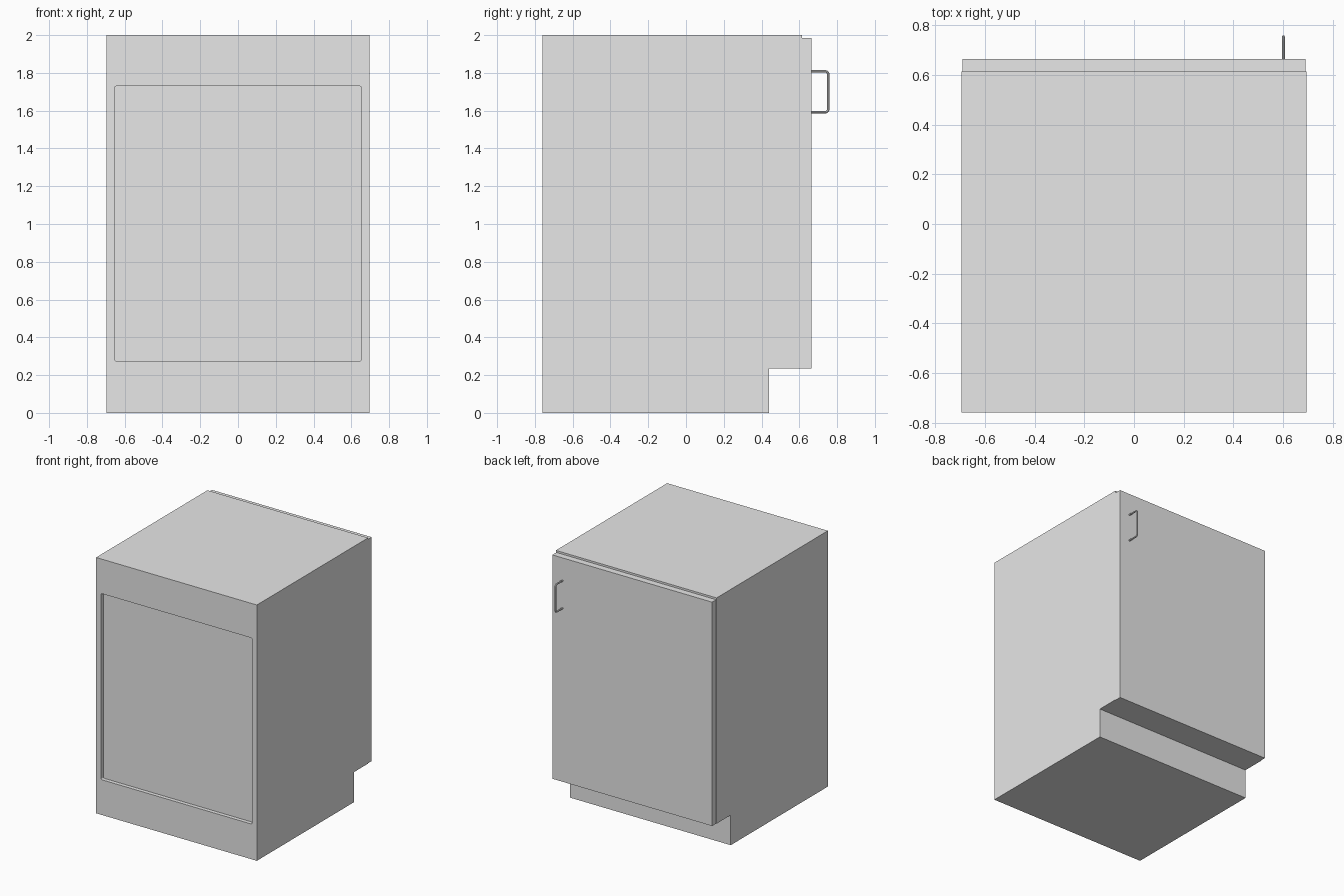
import bpy
import bmesh
from mathutils import Vector

cube = bpy.data.objects.get("Cube")
if cube:
    bpy.data.objects.remove(cube, do_unlink=True)

# Single plain finish
grey = bpy.data.materials.new("plain_grey")
grey.use_nodes = True
grey.diffuse_color = (0.8, 0.8, 0.8, 1)
grey.node_tree.nodes["Principled BSDF"].inputs["Base Color"].default_value = (0.8, 0.8, 0.8, 1)


def add_object(name, data):
    data.materials.append(grey)
    obj = bpy.data.objects.new(name, data)
    bpy.context.collection.objects.link(obj)
    return obj


def mesh_object(name, bm):
    bmesh.ops.recalc_face_normals(bm, faces=bm.faces[:])
    mesh = bpy.data.meshes.new(name)
    bm.to_mesh(mesh)
    bm.free()
    return add_object(name, mesh)


def box(low, high):
    bm = bmesh.new()
    bmesh.ops.create_cube(bm, size=1)
    low, high = Vector(low), Vector(high)
    for v in bm.verts:
        v.co = (low + high) / 2 + v.co * (high - low)
    return bm


HALF = 0.695
FRONT, BACK, KICK = -0.76, 0.615, 0.44
KICK_TOP = 0.235

# Cabinet body: side profile with a toe-kick notch, swept across the width
profile = [(FRONT, 0), (KICK, 0), (KICK, KICK_TOP),
           (BACK, KICK_TOP), (BACK, 2), (FRONT, 2)]
bm = bmesh.new()
side = bm.faces.new([bm.verts.new((-HALF, y, z)) for y, z in profile])
swept = bmesh.ops.extrude_face_region(bm, geom=[side], use_keep_orig=True)
for v in swept["geom"]:
    if isinstance(v, bmesh.types.BMVert):
        v.co.x = HALF
body = mesh_object("cabinet_body", bm)

# Recessed panel with slightly rounded corners, cut into the front
bm = box((-0.653, FRONT - 0.1, 0.275), (0.653, FRONT + 0.03, 1.73))
corners = [e for e in bm.edges if abs(e.verts[0].co.y - e.verts[1].co.y) > 0.01]
bmesh.ops.bevel(bm, geom=corners, offset=0.01, segments=4, profile=0.5, affect='EDGES')
cutter = mesh_object("recess_cutter", bm)
cutter.hide_render = True
cut = body.modifiers.new("front_recess", 'BOOLEAN')
cut.operation = 'DIFFERENCE'
cut.solver = 'EXACT'
cut.object = cutter
bpy.context.view_layer.objects.active = body
bpy.ops.object.modifier_apply(modifier=cut.name)
bpy.data.objects.remove(cutter, do_unlink=True)

# Door covering the back opening, a little smaller than the body
mesh_object("door", box((-0.691, BACK, KICK_TOP), (0.691, 0.665, 1.985)))

# Bent-rod door handle
R = 0.0065
BEND = 0.015
y_in, y_out, z_low, z_high = 0.66, 0.76 - R, 1.592, 1.808
path = [(y_in, z_low), (y_out - BEND, z_low), (y_out, z_low + BEND),
        (y_out, z_high - BEND), (y_out - BEND, z_high), (y_in, z_high)]
curve = bpy.data.curves.new("door_handle", 'CURVE')
curve.dimensions = '3D'
curve.bevel_depth = R
curve.bevel_resolution = 2
curve.resolution_u = 5
curve.use_fill_caps = True
rod = curve.splines.new('BEZIER')
rod.bezier_points.add(len(path) - 1)
for p, (y, z) in zip(rod.bezier_points, path):
    p.co = (0.602, y, z)
    p.handle_left_type = p.handle_right_type = 'VECTOR'
# Round the two bends
for i, j, z in ((1, 2, z_low), (4, 3, z_high)):
    near, far = rod.bezier_points[i], rod.bezier_points[j]
    for p in (near, far):
        p.handle_left_type = p.handle_right_type = 'FREE'
        p.handle_left = p.handle_right = p.co
    mid_near = Vector((0.602, y_out - BEND * 0.45, z))
    mid_far = Vector((0.602, y_out, z + (BEND if z == z_low else -BEND) * 0.55))
    if i < j:
        near.handle_right, far.handle_left = mid_near, mid_far
    else:
        near.handle_left, far.handle_right = mid_near, mid_far
handle = add_object("door_handle", curve)

# Turn the rod into a smooth mesh
bpy.ops.object.select_all(action='DESELECT')
handle.select_set(True)
bpy.context.view_layer.objects.active = handle
bpy.ops.object.convert(target='MESH')
bpy.ops.object.shade_smooth_by_angle()
